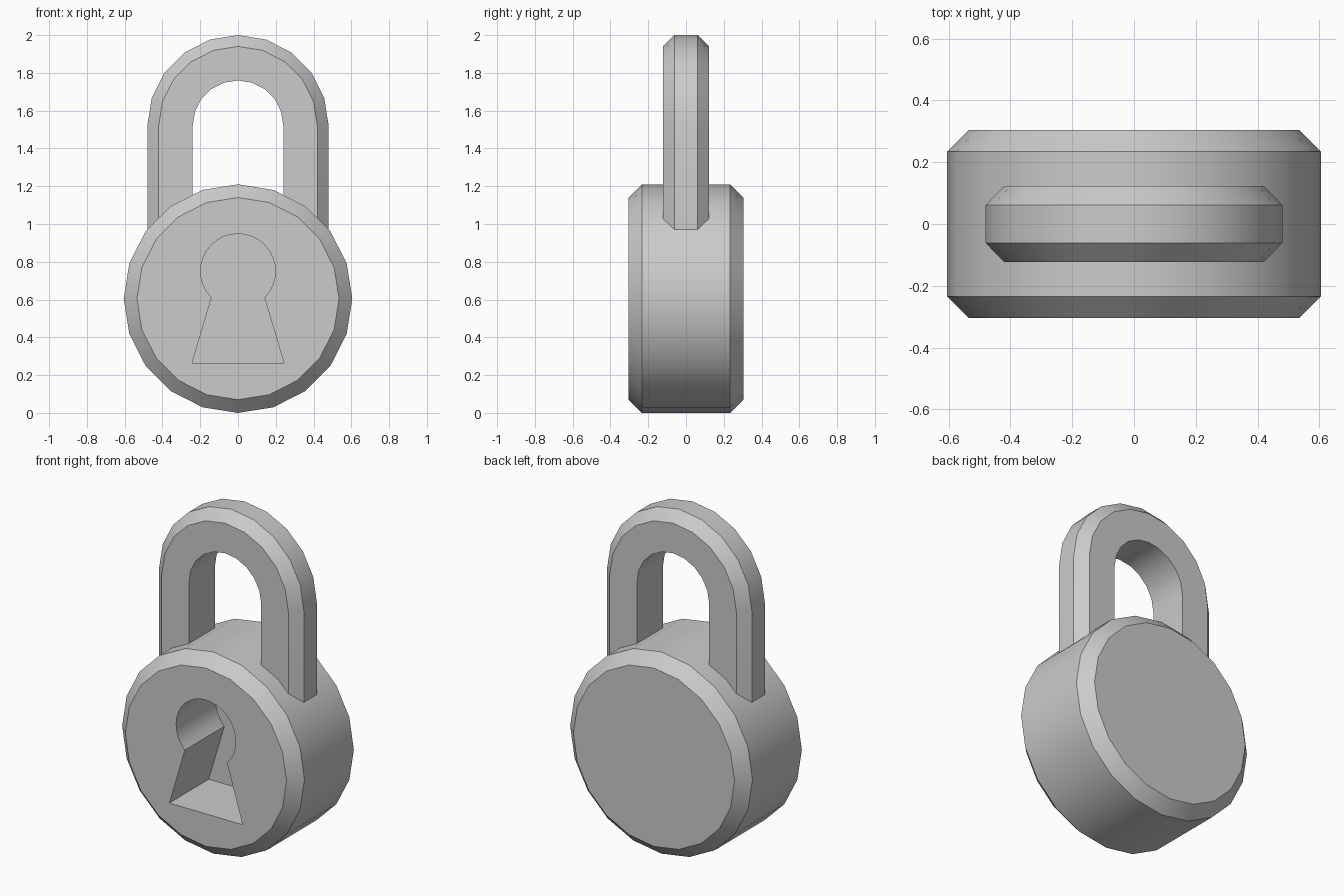
import bpy, bmesh
from math import sin, cos, pi, radians

if "Cube" in bpy.data.objects:
    bpy.data.objects.remove(bpy.data.objects["Cube"])


def loft(name, rings, closed_caps=True):
    """Bridge a list of equal-length closed rings and cap both ends."""
    bm = bmesh.new()
    rows = [[bm.verts.new(p) for p in ring] for ring in rings]
    n = len(rows[0])
    for a, b in zip(rows, rows[1:]):
        for i in range(n):
            j = (i + 1) % n
            bm.faces.new((a[i], a[j], b[j], b[i]))
    bm.faces.new(rows[0])
    bm.faces.new(rows[-1])
    bmesh.ops.recalc_face_normals(bm, faces=bm.faces)
    mesh = bpy.data.meshes.new(name)
    bm.to_mesh(mesh)
    bm.free()
    obj = bpy.data.objects.new(name, mesh)
    bpy.context.collection.objects.link(obj)
    return obj


def activate(obj):
    bpy.ops.object.select_all(action='DESELECT')
    obj.select_set(True)
    bpy.context.view_layer.objects.active = obj


def smooth(obj):
    activate(obj)
    bpy.ops.object.shade_smooth_by_angle(angle=radians(30))


# Lock body: 20-sided drum with chamfered rims
R, CZ = 0.605, 0.605


def drum_ring(r, y):
    return [(r * cos(i * pi / 10), y, CZ + r * sin(i * pi / 10)) for i in range(20)]


body = loft("lock_body", [drum_ring(r, y) for r, y in
                          ((0.535, -0.304), (R, -0.234), (R, 0.234), (0.535, 0.304))])

# Keyhole: round top with a flared slot, cut as a blind pocket
arc = [radians(-45 + 270 * i / 24) for i in range(25)]
outline = [(0.198 * cos(a), 0.75 + 0.198 * sin(a)) for a in arc]
outline += [(-0.243, 0.265), (0.243, 0.265)]
cutter = loft("keyhole_cutter", [[(x, y, z) for x, z in outline] for y in (-0.5, 0.07)])
cutter.hide_render = True

cut = body.modifiers.new("keyhole", 'BOOLEAN')
cut.operation = 'DIFFERENCE'
cut.solver = 'EXACT'
cut.object = cutter
activate(body)
bpy.ops.object.modifier_apply(modifier=cut.name)
bpy.data.objects.remove(cutter, do_unlink=True)
smooth(body)

# Shackle: chamfered section swept up one leg, round the bow and down the other
section = [(0.24, -0.123), (0.42, -0.123), (0.48, -0.062),
           (0.48, 0.062), (0.42, 0.123), (0.24, 0.123)]
path = [(0, 0.9)] + [(i * pi / 10, 1.52) for i in range(11)] + [(pi, 0.9)]
shackle = loft("shackle", [[(r * cos(a), y, z + r * sin(a)) for r, y in section]
                           for a, z in path])
smooth(shackle)
